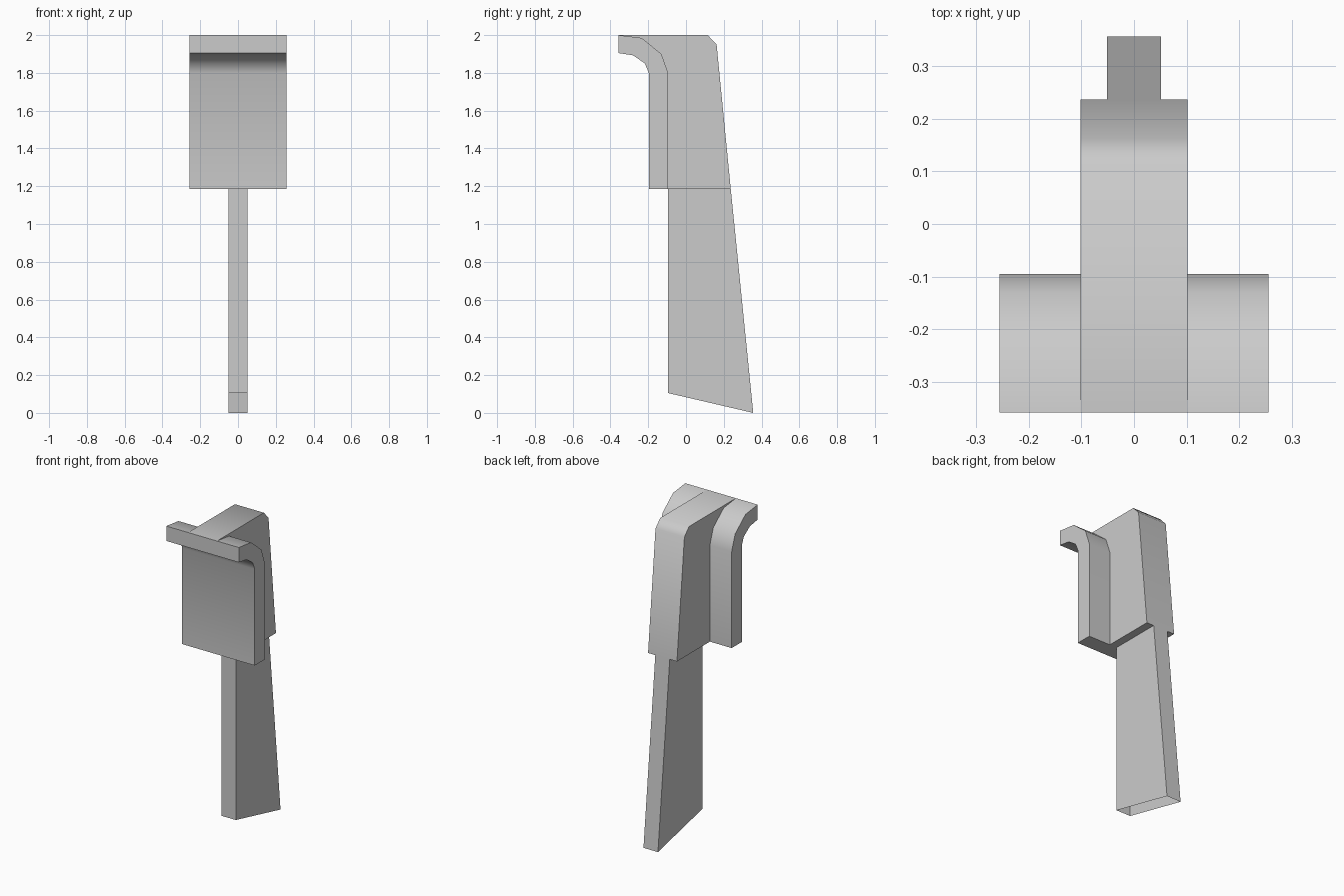
import bpy, bmesh, math

if "Cube" in bpy.data.objects:
    bpy.data.objects.remove(bpy.data.objects["Cube"])


def prism(name, profile, xs, skip=()):
    """Extrude a (y, z) profile, counter-clockwise seen from +x, through stations xs.
    skip holds (edge, strip) pairs that stay open where parts join."""
    bm = bmesh.new()
    rings = [[bm.verts.new((x, y, z)) for y, z in profile] for x in xs]
    n = len(profile)
    for s in range(len(xs) - 1):
        for i in range(n):
            if (i, s) not in skip:
                j = (i + 1) % n
                bm.faces.new((rings[s][i], rings[s][j], rings[s + 1][j], rings[s + 1][i]))
    bm.faces.new(rings[-1])
    bm.faces.new(rings[0][::-1])
    bmesh.ops.delete(bm, geom=[v for v in bm.verts if not v.link_faces], context='VERTS')
    mesh = bpy.data.meshes.new(name)
    bm.to_mesh(mesh)
    bm.free()
    ob = bpy.data.objects.new(name, mesh)
    bpy.context.collection.objects.link(ob)
    bpy.ops.object.select_all(action='DESELECT')
    ob.select_set(True)
    bpy.context.view_layer.objects.active = ob
    bpy.ops.object.shade_smooth_by_angle(angle=math.radians(60))
    return ob


# Curve shared by the back of the plate and the front of the upper body
curve = [(-0.095, 1.185), (-0.095, 1.8), (-0.13, 1.9), (-0.235, 1.985), (-0.358, 2.0)]

# Wide front plate with a lip curling forward; open where the body attaches
plate = curve + [(-0.358, 1.905), (-0.28, 1.893), (-0.218, 1.85), (-0.197, 1.8), (-0.197, 1.185)]
prism("front_plate", plate, [-0.256, -0.102, 0.102, 0.256], {(i, 1) for i in range(4)})

# Upper body behind the plate; open at the front and above the blade
body = [(0.115, 2.0)] + curve[::-1] + [(0.237, 1.185), (0.162, 1.95)]
front = {(i, s) for i in range(1, 5) for s in range(3)}
prism("upper_body", body, [-0.102, -0.051, 0.051, 0.102], front | {(5, 1)})

# Hollow tapered blade, open at the slanted bottom
blade = [(-0.095, 0.105), (0.356, 0.0), (0.237, 1.185), (-0.095, 1.185)]
prism("lower_blade", blade, [-0.051, 0.051], {(0, 0), (2, 0)})
